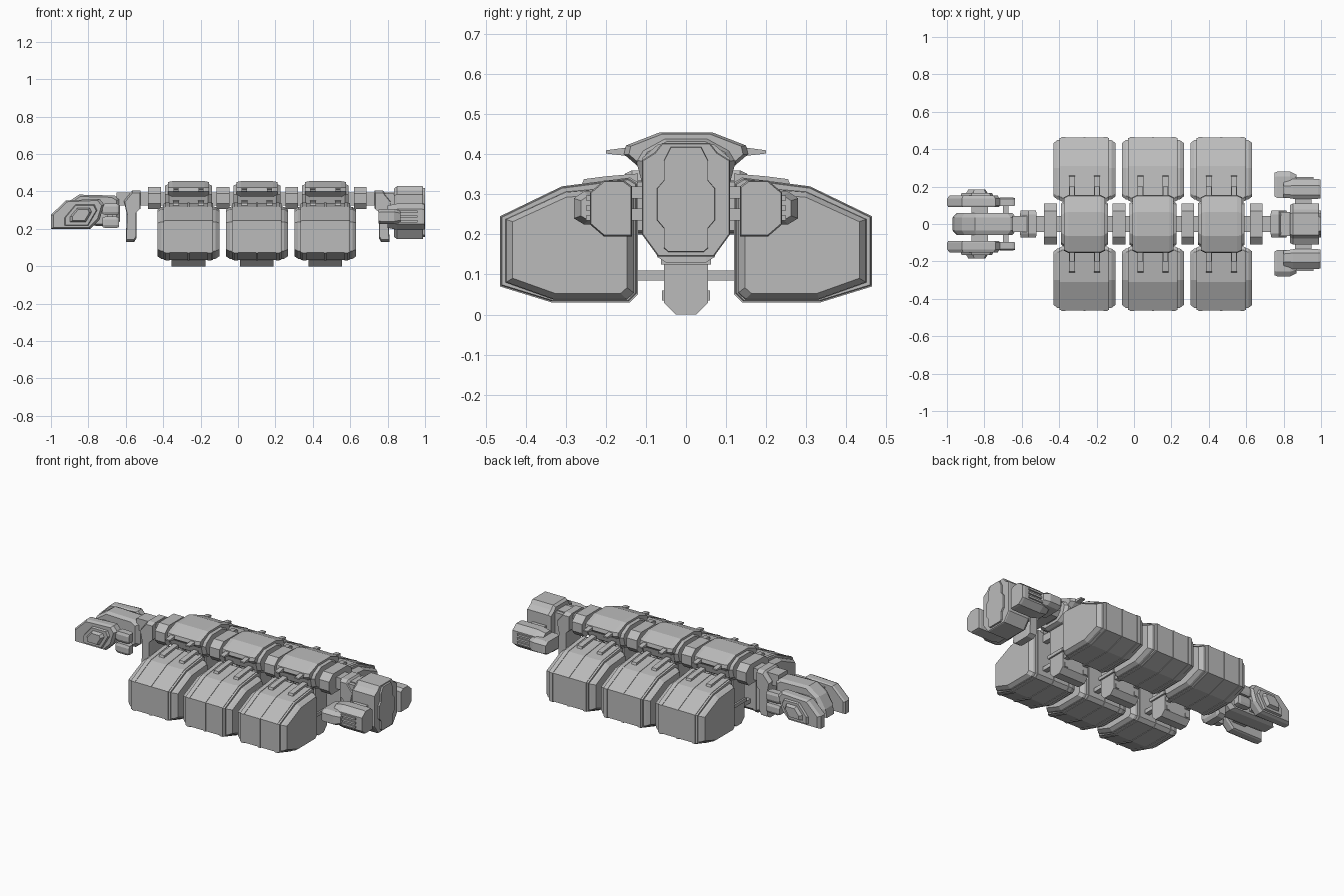
import bpy, bmesh
from mathutils import Vector

if "Cube" in bpy.data.objects:
    bpy.data.objects.remove(bpy.data.objects["Cube"], do_unlink=True)

hull = bpy.data.materials.new("hull grey")
hull.use_nodes = True
GREY = (0.5, 0.5, 0.5, 1)
hull.diffuse_color = GREY
hull.node_tree.nodes["Principled BSDF"].inputs["Base Color"].default_value = GREY


def loft(name, profile, sections, axis="x", offset=(0, 0, 0), mirror=False):
    """Sweep a closed profile along x (profile y,z), y (x,z) or z (x,y).
    Each section is (position, scale) about the middle of the profile."""
    us, vs = [p[0] for p in profile], [p[1] for p in profile]
    cu, cv = (min(us) + max(us)) / 2, (min(vs) + max(vs)) / 2
    bm = bmesh.new()
    rings = []
    for pos, s in sections:
        ring = []
        for u, v in profile:
            u, v = cu + (u - cu) * s, cv + (v - cv) * s
            co = {"x": (pos, u, v), "y": (u, pos, v), "z": (u, v, pos)}[axis]
            ring.append(bm.verts.new(Vector(co) + Vector(offset)))
        rings.append(ring)
    n = len(profile)
    for a, b in zip(rings, rings[1:]):
        for i in range(n):
            bm.faces.new((a[i], a[(i + 1) % n], b[(i + 1) % n], b[i]))
    bm.faces.new(rings[0])
    bm.faces.new(rings[-1])
    if mirror:
        dup = bmesh.ops.duplicate(bm, geom=bm.verts[:] + bm.edges[:] + bm.faces[:])
        for v in dup["geom"]:
            if isinstance(v, bmesh.types.BMVert):
                v.co.y = -v.co.y
    bmesh.ops.recalc_face_normals(bm, faces=bm.faces)
    me = bpy.data.meshes.new(name)
    bm.to_mesh(me)
    bm.free()
    me.materials.append(hull)
    ob = bpy.data.objects.new(name, me)
    bpy.context.collection.objects.link(ob)
    return ob


def box(name, x, y, z, mirror=False):
    rect = [(y[0], z[0]), (y[1], z[0]), (y[1], z[1]), (y[0], z[1])]
    return loft(name, rect, [(x[0], 1), (x[1], 1)], mirror=mirror)


def sym(half):
    """Complete a half profile (top to bottom, y > 0) with its mirror image."""
    return half + [(-y, z) for y, z in reversed(half)]


# Shared profiles
RIB = [(.12, .05), (.14, .03), (.335, .03), (.465, .07), (.465, .245),
       (.31, .32), (.14, .342), (.12, .33)]
CAP = [(.138, .06), (.155, .045), (.33, .045), (.442, .085), (.442, .235),
       (.30, .30), (.155, .312), (.138, .30)]
ARCH = sym([(.065, .455), (.15, .422), (.155, .40), (.12, .37), (.11, .34)])
COLLAR = sym([(.055, .44), (.11, .41), (.125, .385), (.11, .33), (.06, .30)])
JOINT = sym([(.07, .425), (.11, .39), (.11, .335), (.085, .305)])
KEEL = sym([(.055, .36), (.055, .03), (.025, 0)])

# Three cargo modules, each with a container on both sides
for i in range(3):
    at = (-.265 + i * .366, 0, 0)
    cx = at[0]
    tag = "_%d" % (i + 1)
    loft("container" + tag, RIB, [(-.132, .965), (-.125, .98), (.125, .98), (.132, .965)],
         offset=at, mirror=True)
    for k in (-1, 0, 1):
        w = .006 if k == 0 else .01
        loft("container_rib" + tag, RIB, [(k * .112 - w, 1), (k * .112 + w, 1)],
             offset=at, mirror=True)
    for s in (-1, 1):
        loft("container_end" + tag, CAP, [(s * .125, 1.06), (s * .145, 1.04), (s * .165, .94)],
             offset=at, mirror=True)
    # Hub arch with its collar and keel column
    loft("hub_arch" + tag, ARCH, [(-.11, .92), (-.085, 1), (.085, 1), (.11, .92)], offset=at)
    loft("hub_collar" + tag, COLLAR, [(-.125, .88), (-.105, 1), (.105, 1), (.125, .88)], offset=at)
    loft("keel" + tag, KEEL, [(-.09, 1), (.09, 1)], offset=at)
    box("keel_band" + tag, (cx - .1, cx + .1), (-.062, .062), (.125, .145))
    for x in (cx - .067, cx + .067):
        # Clamps that hold the containers
        loft("clamp_spike" + tag, [(.14, .395), (.20, .402), (.20, .41), (.14, .418)],
             [(x - .014, 1), (x + .014, 1)], mirror=True)
        loft("clamp_plate" + tag, [(.12, .32), (.26, .325), (.255, .338), (.20, .345), (.12, .352)],
             [(x - .016, 1), (x + .016, 1)], mirror=True)
        box("lower_strut" + tag, (x - .015, x + .015), (.05, .13), (.085, .11), True)
        box("upper_strut" + tag, (x - .015, x + .015), (.05, .13), (.265, .31), True)
        box("keel_foot" + tag, (x - .012, x + .012), (.05, .06), (.035, .06), True)

# Spine with joint blocks
box("spine", (-.65, .88), (-.042, .042), (.325, .395))
for i in range(4):
    x = -.447 + i * .367
    loft("spine_joint", JOINT, [(x - .034, 1), (x + .034, 1)])

# End bulkheads
for name, s, x0 in (("front_bulkhead", 1, -.61), ("rear_bulkhead", -1, .82)):
    side = [(x0 + s * dx, z) for dx, z in
            ((0, .35), (.045, .405), (.09, .405), (.09, .31), (.067, .29),
             (.067, .15), (.055, .13), (.01, .13), (.015, .28))]
    loft(name, side, [(-.072, .9), (-.05, 1), (.05, 1), (.072, .9)], "y")

# Command section: centre body, side hulls and raised panels
CABIN = [(-.97, .22), (-.96, .27), (-.92, .335), (-.85, .383), (-.66, .378),
         (-.63, .36), (-.63, .24), (-.66, .215)]
loft("cabin", CABIN, [(-.058, .88), (-.035, 1), (.035, 1), (.058, .88)], "y")
CHEEK = [(-1, .2), (-1, .275), (-.92, .352), (-.74, .36), (-.715, .33),
         (-.74, .25), (-.79, .2)]
loft("side_hull", CHEEK, [(.09, .94), (.10, 1), (.135, 1), (.152, .9)], "y", mirror=True)
PANEL = [(-.93, .215), (-.93, .26), (-.87, .332), (-.765, .332), (-.75, .30), (-.80, .215)]
loft("side_panel", PANEL, [(.145, 1), (.165, .9)], "y", mirror=True)
loft("side_blister", PANEL, [(.16, .68), (.185, .5)], "y", mirror=True)
box("cabin_crossbeam", (-.87, -.78), (-.1, .1), (.24, .335))
box("thruster_beam", (-.70, -.67), (-.11, .11), (.25, .29))
for z in (.205, .275):
    rect = [(.095, z), (.135, z), (.142, z + .015), (.142, z + .045), (.135, z + .06), (.095, z + .06)]
    loft("steering_thruster", rect, [(-.725, .85), (-.71, 1), (-.65, 1), (-.635, .85)], mirror=True)

# Drive section: central block with a stepped tail face
DRIVE = sym([(.06, .428), (.078, .405), (.11, .385), (.11, .20), (.07, .145)])
loft("drive_block", DRIVE, [(.835, .92), (.85, 1), (.985, 1), (.99, .98)])
TAIL = sym([(.038, .42), (.056, .385), (.056, .335), (.073, .315), (.073, .235),
            (.056, .215), (.056, .165), (.045, .155)])
loft("drive_tail_plate", TAIL, [(.98, 1), (1.0, .98)])
box("drive_neck", (.77, .86), (-.065, .065), (.22, .39))

# Side engine pods
POD = [(.135, .195), (.205, .195), (.24, .225), (.24, .305), (.205, .335), (.155, .335), (.135, .32)]
loft("engine_pod", POD, [(.80, .85), (.85, 1), (.985, 1), (.998, .95)], mirror=True)
NUB = [(.14, .225), (.255, .225), (.28, .24), (.28, .29), (.255, .307), (.14, .307)]
loft("engine_intake", NUB, [(.75, .9), (.765, 1), (.835, 1), (.87, .75)], mirror=True)
for z in (.235, .26, .285):
    box("engine_vent", (.86, .96), (.235, .25), (z, z + .012), True)
for z in (.235, .29):
    box("engine_strut", (.86, .95), (.10, .145), (z, z + .03), True)
